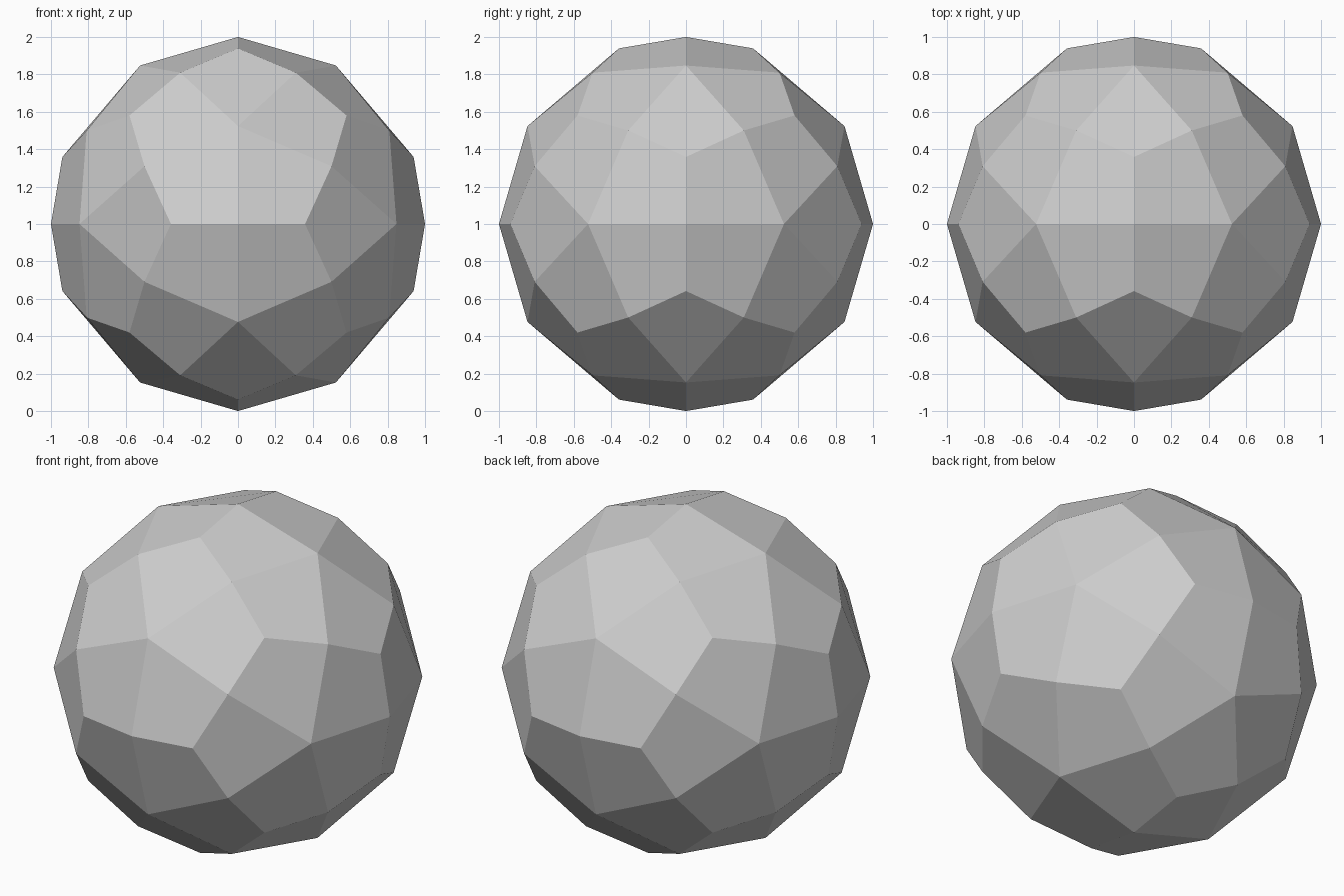
import bpy
import bmesh
from itertools import product
from math import sqrt
from mathutils import Vector

old = bpy.data.objects.get("Cube")
if old:
    bpy.data.objects.remove(old, do_unlink=True)

PHI = (1 + sqrt(5)) / 2
CENTRE = Vector((0, 0, 1))


def axes(a, b, c):
    """All sign changes and cyclic shifts of one direction, as unit vectors."""
    found = set()
    for s, t, u in product((-1, 1), repeat=3):
        p = (a * s + 0.0, b * t + 0.0, c * u + 0.0)
        for k in range(3):
            found.add(p[k:] + p[:k])
    return [Vector(p).normalized() for p in sorted(found)]


# Corner directions where five, three and four kites meet
fives = axes(1, 0, PHI)
threes = axes(0, 1 / PHI, PHI) + axes(1, 1, 1)
fours = axes(0, 0, 1) + axes(1, PHI, PHI * PHI)

bm = bmesh.new()


def corners(directions, radius):
    return [(d, bm.verts.new(CENTRE + d * radius)) for d in directions]


five_corners = corners(fives, 0.996)
three_corners = corners(threes, 1.005)
four_corners = corners(fours, 1)

# One kite for every neighbouring pair of five and three corners
for f, fv in five_corners:
    for t, tv in three_corners:
        if f.dot(t) < 0.75:
            continue
        side = [(d, v) for d, v in four_corners
                if d.dot(f) > 0.84 and d.dot(t) > 0.92]
        side.sort(key=lambda s: f.cross(t).dot(s[0]))
        bm.faces.new((fv, side[0][1], tv, side[1][1]))

bm.normal_update()
mesh = bpy.data.meshes.new("faceted_ball")
bm.to_mesh(mesh)
bm.free()

# Plain grey, flat shaded
grey = bpy.data.materials.new("mid_grey")
grey.use_nodes = True
colour = (0.61, 0.61, 0.61, 1)
grey.diffuse_color = colour
grey.node_tree.nodes["Principled BSDF"].inputs["Base Color"].default_value = colour
mesh.materials.append(grey)

ball = bpy.data.objects.new("faceted_ball", mesh)
bpy.context.scene.collection.objects.link(ball)
